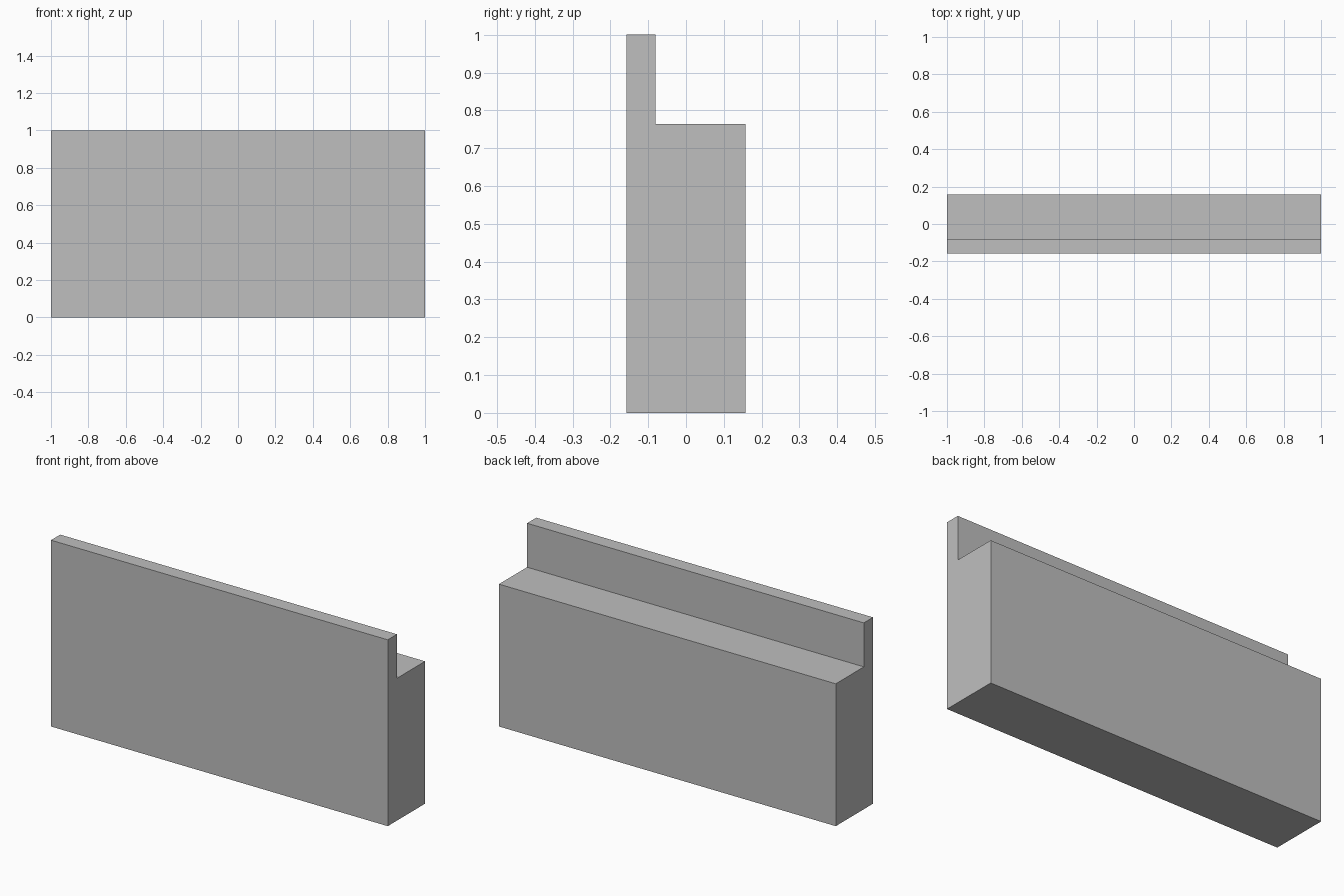
import bpy
import bmesh

cube = bpy.data.objects.get("Cube")
if cube:
    bpy.data.objects.remove(cube, do_unlink=True)

# Plain grey material
grey = bpy.data.materials.new("light_grey")
grey.use_nodes = True
colour = (0.52, 0.52, 0.52, 1)
grey.diffuse_color = colour
grey.node_tree.nodes["Principled BSDF"].inputs["Base Color"].default_value = colour

# Stepped wall: side profile (y, z) with a thin parapet along the front edge
half_length, half_depth = 1.0, 0.158
parapet_back, ledge_height, top = -0.08, 0.764, 1.0
profile = [
    (-half_depth, 0), (half_depth, 0),
    (half_depth, ledge_height), (parapet_back, ledge_height),
    (parapet_back, top), (-half_depth, top),
]

# Extrude the profile along the length
bm = bmesh.new()
end = bm.faces.new([bm.verts.new((-half_length, y, z)) for y, z in profile])
extruded = bmesh.ops.extrude_face_region(bm, geom=[end], use_keep_orig=True)["geom"]
moved = [g for g in extruded if isinstance(g, bmesh.types.BMVert)]
bmesh.ops.translate(bm, verts=moved, vec=(2 * half_length, 0, 0))
bmesh.ops.recalc_face_normals(bm, faces=bm.faces)

mesh = bpy.data.meshes.new("stepped_wall")
bm.to_mesh(mesh)
bm.free()
mesh.materials.append(grey)
wall = bpy.data.objects.new("stepped_wall", mesh)
bpy.context.collection.objects.link(wall)
